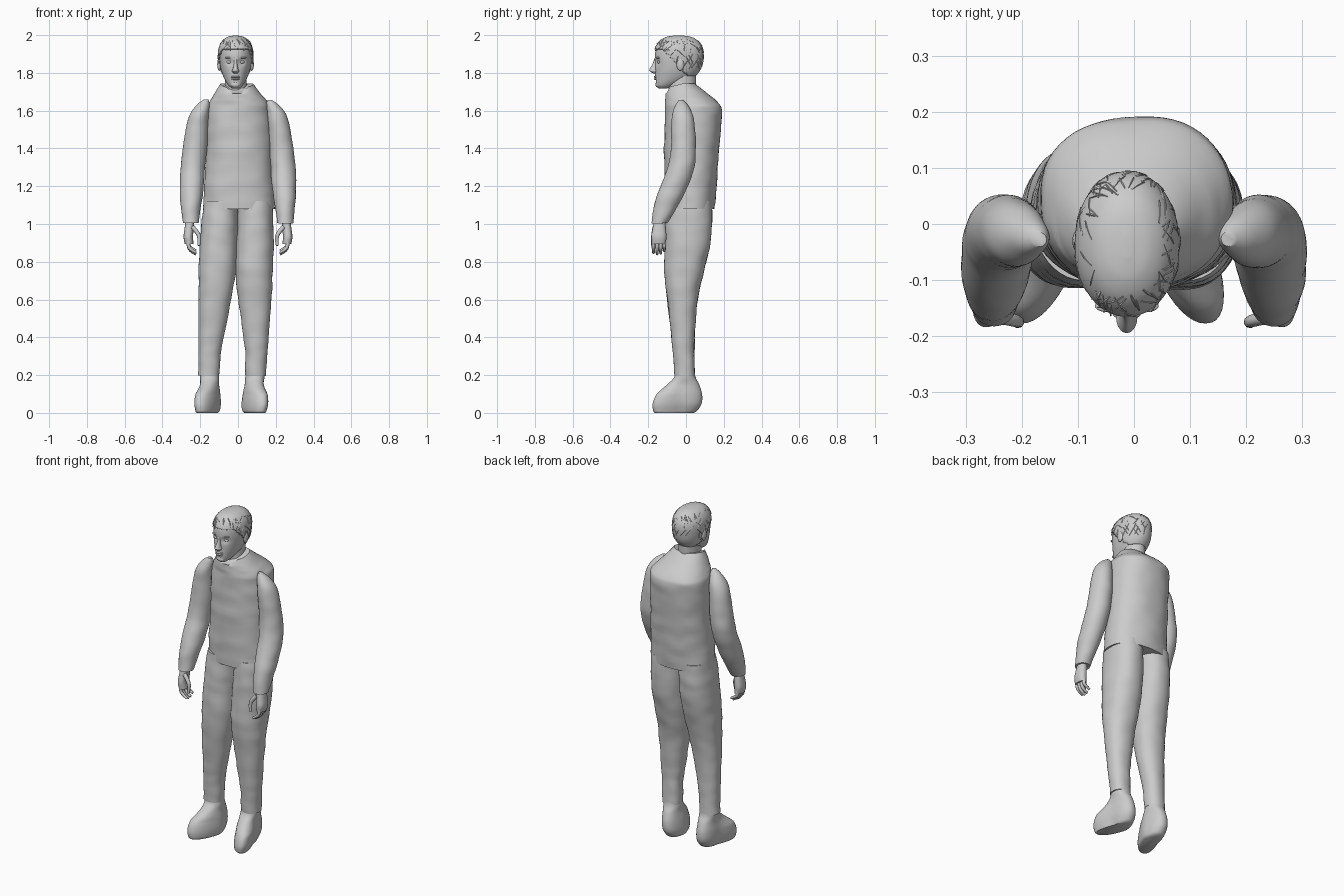
import bpy, bmesh, math, random
from mathutils import Matrix, Vector, noise

random.seed(4)
old = bpy.data.objects.get("Cube")
if old:
    bpy.data.objects.remove(old, do_unlink=True)

grey = bpy.data.materials.new("plain grey")
grey.use_nodes = True
grey.diffuse_color = (.6, .6, .6, 1)
grey.node_tree.nodes["Principled BSDF"].inputs["Base Color"].default_value = (.6, .6, .6, 1)


def finish(name, bm):
    """Turn a bmesh into a smooth shaded grey object."""
    bmesh.ops.recalc_face_normals(bm, faces=bm.faces)
    mesh = bpy.data.meshes.new(name)
    bm.to_mesh(mesh)
    bm.free()
    mesh.materials.append(grey)
    for poly in mesh.polygons:
        poly.use_smooth = True
    mesh.set_sharp_from_angle(angle=math.radians(50))
    obj = bpy.data.objects.new(name, mesh)
    bpy.context.collection.objects.link(obj)
    return obj


def blend(rings, u):
    """Smoothly interpolate ring values; u runs from 0 to len(rings) - 1."""
    last = len(rings) - 1
    k = min(int(u), last - 1)
    t = u - k
    a, b, c, d = (rings[min(max(k + j, 0), last)] for j in (-1, 0, 1, 2))
    return [.5 * (2*q + (r - p)*t + (2*p - 5*q + 4*r - s)*t*t + (3*q - p - 3*r + s)*t**3)
            for p, q, r, s in zip(a, b, c, d)]


def ring_point(rings, u, angle, power=2.0):
    z, x0, x1, y0, y1 = blend(rings, u)
    c, s = math.cos(angle), math.sin(angle)
    shape = lambda v: math.copysign(abs(v) ** (2 / power), v)
    return Vector(((x0 + x1 + (x1 - x0) * shape(c)) / 2,
                   (y0 + y1 + (y1 - y0) * shape(s)) / 2, z))


def loft_mesh(rings, warp=None, power=2.0, sides=40, steps=6, caps=True):
    """Skin over stacked rings given as (z, x min, x max, y min, y max)."""
    bm = bmesh.new()
    rows = []
    for i in range((len(rings) - 1) * steps + 1):
        row = []
        for j in range(sides):
            p = ring_point(rings, i / steps, math.tau * j / sides, power)
            row.append(bm.verts.new(warp(p) if warp else p))
        rows.append(row)
    for low, high in zip(rows, rows[1:]):
        for j in range(sides):
            n = (j + 1) % sides
            bm.faces.new((low[j], low[n], high[n], high[j]))
    if caps:
        bm.faces.new(rows[0])
        bm.faces.new(rows[-1])
    return bm


def loft(name, rings, **options):
    return finish(name, loft_mesh(rings, **options))


def blob(name, centre, radii):
    bm = bmesh.new()
    bmesh.ops.create_uvsphere(bm, u_segments=20, v_segments=12, radius=1,
                              matrix=Matrix.Translation(centre) @ Matrix.Diagonal((*radii, 1)))
    return finish(name, bm)


def tubes(name, paths, width, taper, resolution=2):
    """Tapered round tubes along smooth paths, made into one mesh."""
    curve = bpy.data.curves.new(name, "CURVE")
    curve.dimensions = "3D"
    curve.bevel_depth = width
    curve.bevel_resolution = resolution
    curve.resolution_u = 4
    curve.use_fill_caps = True
    for path in paths:
        spline = curve.splines.new("NURBS")
        spline.points.add(len(path) - 1)
        spline.use_endpoint_u = True
        spline.order_u = 3
        for i, (point, co) in enumerate(zip(spline.points, path)):
            point.co = (*co, 1)
            point.radius = 1 - (1 - taper) * (i / (len(path) - 1)) ** 2
    temp = bpy.data.objects.new(name + "_path", curve)
    bpy.context.collection.objects.link(temp)
    bpy.context.view_layer.update()
    bm = bmesh.new()
    mesh = temp.evaluated_get(bpy.context.evaluated_depsgraph_get()).to_mesh()
    bm.from_mesh(mesh)
    bpy.data.objects.remove(temp, do_unlink=True)
    return finish(name, bm)


def wrinkle(p, amount=.004):
    return p + noise.noise_vector(Vector((p.x * 9, p.y * 9, p.z * 16))) * amount


# Shirt, with the collar dipping to a point at the front
def shirt_shape(p):
    if p.z > 1.69:
        lift = (p.z - 1.69) / .05
        p.z += lift * .25 * min(p.y + .03, .02)
        if p.y < -.03:
            p.z -= lift * .045 * max(0, 1 - abs(p.x + .005) / .06)
    return wrinkle(p, .005) if 1.1 < p.z < 1.66 else p


loft("shirt", [(1.08, -.185, .195, -.11, .15), (1.2, -.18, .19, -.113, .16),
               (1.35, -.172, .182, -.115, .172), (1.5, -.17, .18, -.115, .185),
               (1.6, -.165, .175, -.112, .192), (1.64, -.153, .165, -.11, .175),
               (1.69, -.125, .12, -.108, .115), (1.74, -.092, .08, -.1, .045)],
     warp=shirt_shape, power=2.25, sides=56)

# Limbs: outward x is positive here, then mirrored onto each side
arm = [(1.005, .208, .293, -.183, -.097), (1.1, .195, .303, -.168, -.04),
       (1.2, .18, .308, -.135, .01), (1.3, .175, .305, -.095, .045),
       (1.4, .165, .293, -.08, .052), (1.5, .16, .277, -.078, .048),
       (1.58, .155, .255, -.073, .035), (1.63, .15, .218, -.055, .01),
       (1.657, .155, .18, -.04, -.015)]
leg = [(.195, .1, .21, -.06, .047), (.3, .092, .208, -.068, .045),
       (.4, .075, .21, -.076, .046), (.6, .035, .21, -.1, .062),
       (.75, .01, .208, -.115, .095), (.9, .002, .202, -.112, .128),
       (1.0, 0, .194, -.11, .138), (1.12, 0, .18, -.1, .138)]
foot = [(0, .105, .195, -.165, .04), (.012, .095, .2, -.174, .06),
        (.05, .09, .208, -.176, .083), (.1, .093, .207, -.155, .085),
        (.15, .1, .2, -.1, .07), (.185, .1, .202, -.065, .052),
        (.22, .105, .202, -.055, .045)]
palm = [(.895, .235, .282, -.18, -.108), (.93, .238, .288, -.184, -.104),
        (.97, .235, .284, -.178, -.106), (1.03, .23, .275, -.168, -.112)]

for side, label in ((-1, "right"), (1, "left")):
    def place(p):
        # The left leg stands a little closer to the middle
        shift = .075 * max(0, 1 - p.z / 1.08) if side > 0 and abs(p.y) < 1 else 0
        return Vector((side * p.x - shift, p.y, p.z))

    def mirror(p):
        return Vector((side * p.x, p.y, p.z))

    def turn_out(p):
        # Toes swing outwards, with a rounded upturned tip
        p.x += max(0, -p.y - .03) * .35 * min(1, (.22 - p.z) / .12)
        return place(p)

    loft(label + "_sleeve", arm, warp=lambda p: wrinkle(mirror(p), .003))
    loft(label + "_trouser_leg", leg, warp=lambda p: wrinkle(place(p)), power=2.2)
    loft(label + "_shoe", foot, warp=turn_out, power=2.2)
    loft(label + "_palm", palm, warp=mirror, sides=24, power=2.3)

    # Curled fingers in a row, thumb on the inner front side
    fingers = []
    for k in range(4):
        y = -.172 + k * .019
        drop = (.008, 0, .004, .018)[k]
        fingers.append([mirror(Vector(co)) for co in (
            (.262, y, .92), (.265, y, .885), (.25, y, .855 + drop), (.222, y, .84 + drop))])
    tubes(label + "_fingers", fingers, .0105, .65)
    tubes(label + "_thumb", [[mirror(Vector(co)) for co in (
        (.242, -.165, .985), (.212, -.172, .955), (.203, -.175, .92), (.208, -.178, .885))]],
        .012, .65)

# Neck and head
loft("neck", [(1.62, -.085, .065, -.085, .07), (1.7, -.072, .05, -.092, .052),
              (1.76, -.07, .045, -.09, .053), (1.82, -.07, .045, -.08, .055)])
mid = -.013
head = [(1.718, -.033, .007, -.145, -.1), (1.735, -.052, .026, -.16, -.05),
        (1.77, -.073, .047, -.163, .025), (1.82, -.091, .065, -.163, .072),
        (1.88, -.099, .074, -.165, .087), (1.93, -.097, .072, -.158, .083),
        (1.965, -.08, .055, -.135, .06), (1.985, -.053, .028, -.1, .025),
        (1.992, -.02, -.005, -.06, -.02)]


def face_shape(p):
    # Hollow eye sockets and the dip between lip and chin
    if p.y < -.08:
        for x, z, size, depth in ((-.033, 1.858, .018, .012), (.033, 1.858, .018, .012),
                                  (0, 1.752, .014, .006)):
            p.y += depth * math.exp(-((p.x - mid - x)**2 + (p.z - z)**2) / size**2)
    return p


loft("head", head, warp=face_shape, sides=72, steps=8, power=2.1)
loft("nose", [(1.798, mid - .012, mid + .012, -.175, -.145),
              (1.81, mid - .019, mid + .019, -.193, -.14),
              (1.822, mid - .014, mid + .014, -.192, -.14),
              (1.85, mid - .009, mid + .009, -.176, -.14),
              (1.88, mid - .009, mid + .009, -.166, -.14)], sides=20)
blob("upper_lip", (mid, -.161, 1.779), (.025, .009, .006))
blob("lower_lip", (mid, -.16, 1.768), (.021, .009, .006))
blob("chin", (mid, -.148, 1.738), (.025, .014, .016))
for side, label in ((-1, "right"), (1, "left")):
    blob(label + "_eye", (mid + side * .033, -.141, 1.857), (.015, .011, .008))
    blob(label + "_brow", (mid + side * .035, -.146, 1.88), (.022, .011, .005))
    blob(label + "_ear", (mid + side * .086, -.03, 1.845), (.011, .02, .034))


# Hair cap, cut from the head shape along a sloping hairline
def hairline(y):
    return 1.785 + .14 * min(max((-y + .01) / .13, 0), 1)


bm = loft_mesh(head, sides=72, steps=8, power=2.1)
bare = [f for f in bm.faces if f.calc_center_median().z < hairline(f.calc_center_median().y)]
bmesh.ops.delete(bm, geom=bare, context="FACES")
hair = finish("hair_cap", bm)
shell = hair.modifiers.new("thickness", "SOLIDIFY")
shell.thickness = .006
shell.offset = 1

# Loose locks lying on the cap
locks = []
for n in range(150):
    angle = random.uniform(0, math.tau)
    u = random.uniform(3.6, 6.4)
    drift = random.uniform(-.35, .35)
    lock = []
    for k in range(4):
        p = ring_point(head, max(u - k * .22, 2.5), angle + drift * k / 3, 2.1)
        p += (p - Vector((mid, -.035, 1.86))).normalized() * (.005 + .001 * k)
        lock.append(p)
    if lock[-1].z > hairline(lock[-1].y) - .01:
        locks.append(lock)
tubes("hair_locks", locks, .0025, .4, resolution=0)
